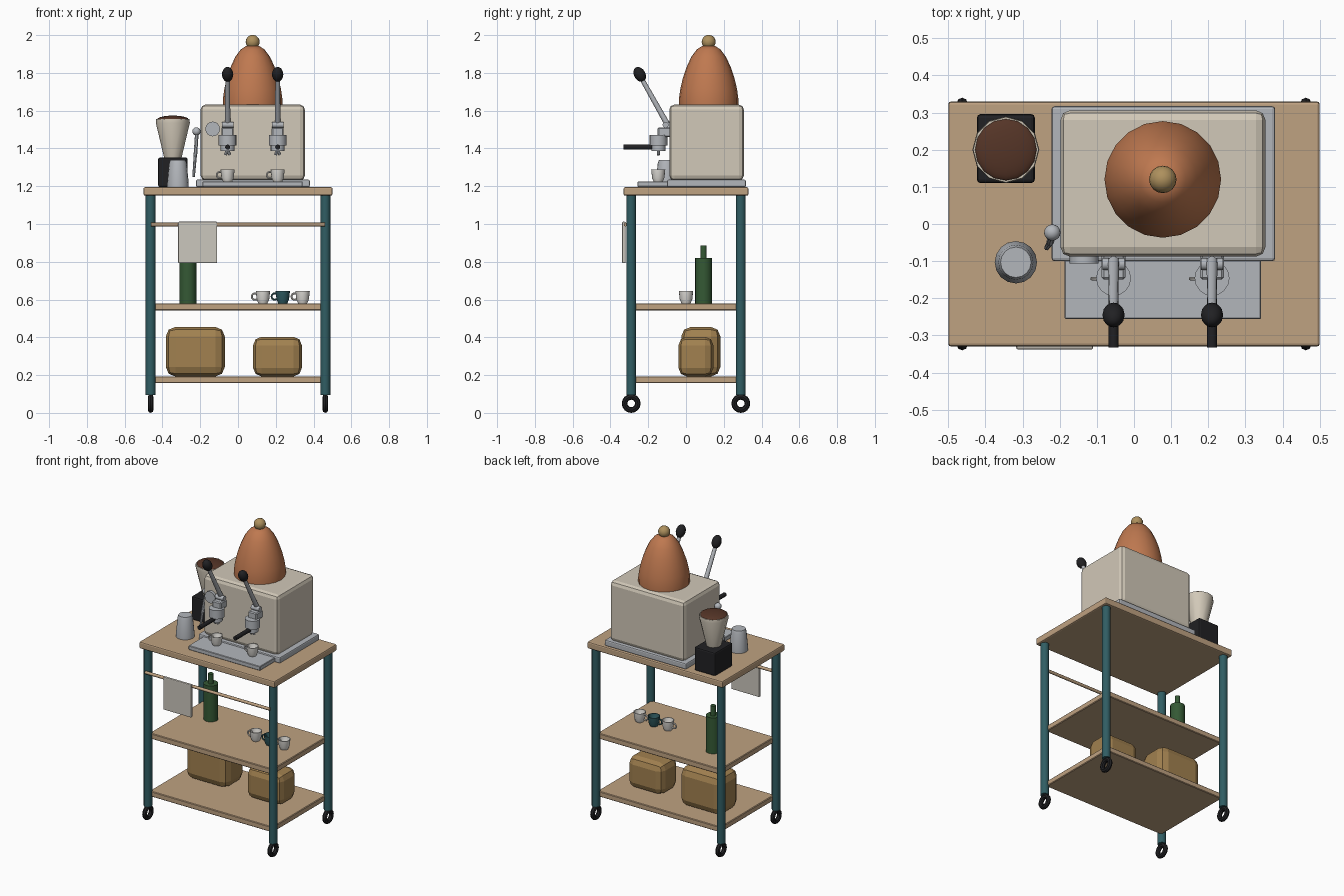
import bpy
from math import radians, cos, sin, pi
from mathutils import Vector

if "Cube" in bpy.data.objects:
    bpy.data.objects.remove(bpy.data.objects["Cube"])


def material(name, rgb):
    m = bpy.data.materials.new(name)
    m.diffuse_color = (*rgb, 1)
    m.use_nodes = True
    m.node_tree.nodes["Principled BSDF"].inputs["Base Color"].default_value = m.diffuse_color
    return m


WOOD = material("wood", (0.52, 0.36, 0.22))
TEAL = material("teal", (0.03, 0.11, 0.125))
COPPER = material("copper", (0.52, 0.19, 0.08))
BRASS = material("brass", (0.42, 0.28, 0.11))
CREAM = material("cream", (0.64, 0.58, 0.48))
STEEL = material("steel", (0.45, 0.47, 0.5))
BLACK = material("black", (0.015, 0.015, 0.017))
GREEN = material("green", (0.035, 0.1, 0.035))
SACK = material("sack", (0.36, 0.22, 0.08))
BEANS = material("beans", (0.09, 0.035, 0.02))
CHINA = material("china", (0.78, 0.76, 0.72))
CLOTH = material("cloth", (0.6, 0.57, 0.51))


def finish(name, mat, smooth=True):
    o = bpy.context.object
    o.name = name
    o.data.materials.append(mat)
    if smooth:
        bpy.ops.object.shade_smooth_by_angle(angle=radians(40))
    return o


def box(name, x, y, z, mat, bevel=0.0, segments=1):
    """Box from (min, max) pairs, with optional bevel."""
    lo, hi = Vector((x[0], y[0], z[0])), Vector((x[1], y[1], z[1]))
    bpy.ops.mesh.primitive_cube_add(size=1, location=(lo + hi) / 2)
    bpy.context.object.scale = hi - lo
    bpy.ops.object.transform_apply(location=False, rotation=False, scale=True)
    o = finish(name, mat, False)
    if bevel:
        b = o.modifiers.new("bevel", 'BEVEL')
        b.width, b.segments = bevel, segments
    return o


def rod(name, p, q, r1, mat, r2=None, sides=12):
    """Round bar from p to q, optionally tapered."""
    p, q = Vector(p), Vector(q)
    d = q - p
    bpy.ops.mesh.primitive_cone_add(vertices=sides, radius1=r1, radius2=r1 if r2 is None else r2,
                                    depth=d.length, location=(p + q) / 2,
                                    rotation=d.to_track_quat('Z', 'Y').to_euler())
    return finish(name, mat)


def ball(name, c, r, mat, scale=(1, 1, 1), rot=(0, 0, 0)):
    bpy.ops.mesh.primitive_uv_sphere_add(segments=16, ring_count=10, radius=r, location=c, rotation=rot)
    bpy.context.object.scale = scale
    return finish(name, mat)


def ring(name, c, major, minor, mat, rot):
    bpy.ops.mesh.primitive_torus_add(major_radius=major, minor_radius=minor, major_segments=16,
                                     minor_segments=8, location=c, rotation=rot)
    return finish(name, mat)


def lathe(name, c, profile, mat, sides=16):
    """Spin (radius, height) points around z and cap both ends."""
    verts = [(r * cos(2 * pi * i / sides), r * sin(2 * pi * i / sides), h)
             for r, h in profile for i in range(sides)]
    faces = [(k * sides + i, k * sides + (i + 1) % sides,
              (k + 1) * sides + (i + 1) % sides, (k + 1) * sides + i)
             for k in range(len(profile) - 1) for i in range(sides)]
    faces += [tuple(reversed(range(sides))), tuple(range(len(verts) - sides, len(verts)))]
    me = bpy.data.meshes.new(name)
    me.from_pydata(verts, [], faces)
    o = bpy.data.objects.new(name, me)
    o.location = c
    bpy.context.collection.objects.link(o)
    bpy.ops.object.select_all(action='DESELECT')
    o.select_set(True)
    bpy.context.view_layer.objects.active = o
    return finish(name, mat)


def cup(name, x, y, z, mat, s=1.0):
    lathe(name, (x, y, z), [(0.024 * s, 0), (0.033 * s, 0.02 * s), (0.038 * s, 0.065 * s),
                            (0.034 * s, 0.065 * s), (0.028 * s, 0.02 * s), (0.02 * s, 0.008 * s)], mat)
    ring(name + "_handle", (x - 0.042 * s, y, z + 0.036 * s), 0.017 * s, 0.005 * s, mat, (pi / 2, 0, 0))


# Cart: top, shelves, legs, casters
box("cart_top", (-0.5, 0.5), (-0.33, 0.33), (1.15, 1.195), WOOD, 0.008, 2)
box("middle_shelf", (-0.455, 0.455), (-0.285, 0.285), (0.543, 0.58), WOOD, 0.004)
box("bottom_shelf", (-0.455, 0.455), (-0.285, 0.285), (0.157, 0.193), WOOD, 0.004)
for sx, xn in ((-1, "left"), (1, "right")):
    for sy, yn in ((-1, "front"), (1, "back")):
        x, y = sx * 0.4625, sy * 0.29
        rod(f"{yn}_{xn}_leg", (x, y, 0.095), (x, y, 1.155), 0.026, TEAL)
        ring(f"{yn}_{xn}_caster", (x, y, 0.05), 0.035, 0.015, BLACK, (0, pi / 2, 0))

# Towel rail and towel
rod("towel_rail", (-0.46, -0.32, 0.997), (0.46, -0.32, 0.997), 0.01, WOOD, sides=10)
box("towel", (-0.317, -0.11), (-0.338, -0.32), (0.793, 1.012), CLOTH, 0.005, 2)

# Shelf items
lathe("bottle", (-0.266, 0.093, 0.58), [(0.045, 0), (0.045, 0.24), (0.016, 0.24), (0.016, 0.305)], GREEN)
for i, mat in enumerate((CHINA, TEAL, CHINA)):
    cup(f"shelf_cup_{i + 1}", 0.132 + 0.105 * i, 0, 0.58, mat)
box("large_sack", (-0.382, -0.07), (-0.025, 0.182), (0.193, 0.455), SACK, 0.05, 2)
box("small_sack", (0.08, 0.338), (-0.04, 0.145), (0.193, 0.403), SACK, 0.045, 2)

# Espresso machine base, tray, body
box("machine_base", (-0.222, 0.38), (-0.1, 0.317), (1.195, 1.235), STEEL, 0.008, 2)
box("drip_tray", (-0.187, 0.342), (-0.256, -0.095), (1.197, 1.225), STEEL, 0.003)
box("machine_body", (-0.198, 0.354), (-0.088, 0.306), (1.23, 1.632), CREAM, 0.026, 2)

# Copper dome with brass finial
lathe("dome", (0.0775, 0.12, 1.63), [(0.157, 0), (0.157, 0.035), (0.15, 0.085), (0.136, 0.145), (0.117, 0.2),
                                     (0.092, 0.255), (0.062, 0.295), (0.035, 0.312)], COPPER, 20)
ball("dome_finial", (0.0775, 0.12, 1.964), 0.037, BRASS)

# Two lever groups with portafilters and cups
for n, x in (("left", -0.055), ("right", 0.21)):
    box(f"{n}_group_bracket", (x - 0.032, x + 0.032), (-0.15, -0.08), (1.46, 1.512), STEEL, 0.006)
    rod(f"{n}_lever_pivot", (x - 0.03, -0.108, 1.525), (x + 0.03, -0.108, 1.525), 0.016, STEEL)
    rod(f"{n}_group_head", (x, -0.146, 1.415), (x, -0.146, 1.472), 0.047, STEEL, sides=16)
    rod(f"{n}_portafilter", (x, -0.146, 1.387), (x, -0.146, 1.418), 0.037, STEEL, sides=16)
    for s in (-1, 1):
        rod(f"{n}_spout_{'a' if s < 0 else 'b'}", (x, -0.146, 1.395), (x + s * 0.012, -0.146, 1.365), 0.008, STEEL, sides=8)
    rod(f"{n}_portafilter_handle", (x, -0.175, 1.407), (x, -0.332, 1.407), 0.0135, BLACK)
    rod(f"{n}_lever", (x, -0.1, 1.53), (x, -0.235, 1.77), 0.015, STEEL, 0.012)
    ball(f"{n}_lever_knob", (x, -0.245, 1.792), 0.03, BLACK, (1, 1, 1.4), (radians(29), 0, 0))
    cup(f"{n}_machine_cup", x, -0.147, 1.224, CHINA, 0.98)

# Pressure gauge and steam wand
rod("pressure_gauge", (-0.134, -0.08, 1.503), (-0.134, -0.106, 1.503), 0.039, STEEL, sides=16)
ball("steam_valve", (-0.22, -0.023, 1.49), 0.022, STEEL)
rod("steam_wand_upper", (-0.218, -0.025, 1.48), (-0.226, -0.05, 1.36), 0.01, STEEL, sides=8)
rod("steam_wand_lower", (-0.226, -0.05, 1.365), (-0.235, -0.064, 1.25), 0.009, STEEL, 0.007, sides=8)

# Coffee grinder
box("grinder_base", (-0.423, -0.267), (0.11, 0.296), (1.195, 1.352), BLACK, 0.01, 2)
lathe("grinder_hopper", (-0.345, 0.2, 1.35), [(0.046, 0), (0.09, 0.185), (0.088, 0.205), (0.07, 0.205)], CREAM, 12)
ball("coffee_beans", (-0.345, 0.2, 1.553), 0.084, BEANS, (1, 1, 0.25))

# Milk jug
lathe("milk_jug", (-0.318, -0.103, 1.195), [(0.057, 0), (0.057, 0.02), (0.047, 0.125), (0.041, 0.143)], STEEL)
